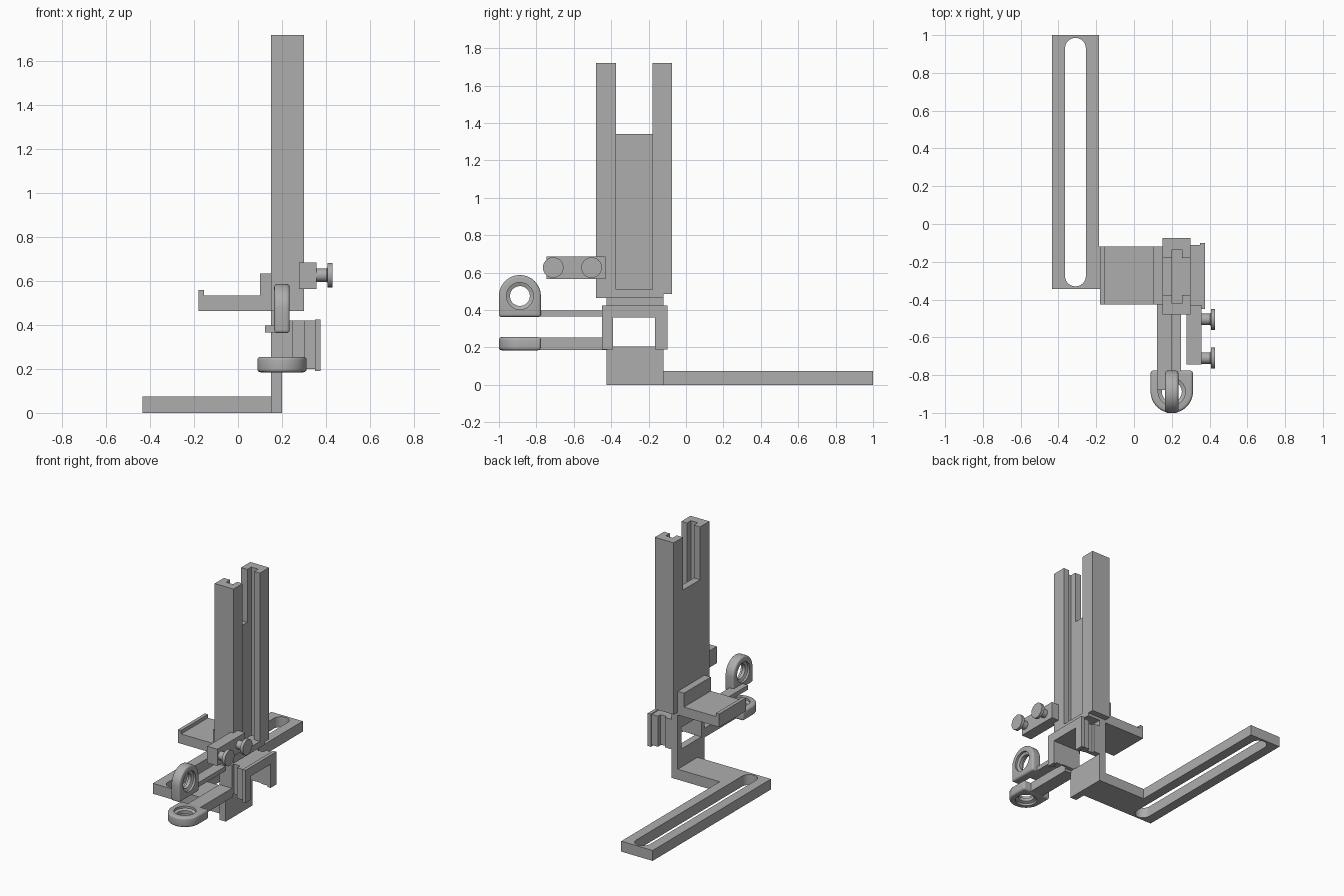
import bpy, bmesh, math
from mathutils import Matrix

if "Cube" in bpy.data.objects:
    bpy.data.objects.remove(bpy.data.objects["Cube"], do_unlink=True)

GREY = (0.42, 0.42, 0.42, 1)
mat = bpy.data.materials.new("plain grey")
mat.use_nodes = True
mat.diffuse_color = GREY
mat.node_tree.nodes["Principled BSDF"].inputs["Base Color"].default_value = GREY


def finish(name, bm):
    bmesh.ops.recalc_face_normals(bm, faces=bm.faces)
    me = bpy.data.meshes.new(name)
    bm.to_mesh(me)
    bm.free()
    ob = bpy.data.objects.new(name, me)
    bpy.context.collection.objects.link(ob)
    me.materials.append(mat)
    return ob


def box(name, x, y, z):
    bm = bmesh.new()
    bmesh.ops.create_cube(bm, size=1)
    for v in bm.verts:
        v.co = [r[0] + (c + 0.5) * (r[1] - r[0]) for c, r in zip(v.co, (x, y, z))]
    return finish(name, bm)


def prism(name, points, low, high):
    """Extrude an outline in the xy plane upwards."""
    bm = bmesh.new()
    face = bm.faces.new([bm.verts.new((px, py, low)) for px, py in points])
    up = bmesh.ops.extrude_face_region(bm, geom=[face])["geom"]
    for v in up:
        if isinstance(v, bmesh.types.BMVert):
            v.co.z = high
    return finish(name, bm)


def lathe(name, profile, steps=48):
    """Closed solid of (radius, height) rings about z."""
    bm = bmesh.new()
    rings = [[bm.verts.new((r * math.cos(2 * math.pi * i / steps),
                            r * math.sin(2 * math.pi * i / steps), h))
              for i in range(steps)] for r, h in profile]
    for a, b in zip(rings, rings[1:]):
        for i in range(steps):
            j = (i + 1) % steps
            bm.faces.new((a[i], a[j], b[j], b[i]))
    bm.faces.new(rings[0])
    bm.faces.new(rings[-1])
    return finish(name, bm)


def apply_modifier(ob, mod):
    bpy.context.view_layer.objects.active = ob
    bpy.ops.object.modifier_apply(modifier=mod.name)


def cut(ob, cutter):
    mod = ob.modifiers.new("cut", "BOOLEAN")
    mod.operation = "DIFFERENCE"
    mod.solver = "EXACT"
    mod.object = cutter
    bpy.context.view_layer.update()
    apply_modifier(ob, mod)
    bpy.data.objects.remove(cutter, do_unlink=True)


def smooth(ob):
    bpy.ops.object.select_all(action="DESELECT")
    ob.select_set(True)
    bpy.context.view_layer.objects.active = ob
    bpy.ops.object.shade_smooth_by_angle(angle=math.radians(35))


def arc(cx, cy, r, start, end, n=20):
    return [(cx + r * math.cos(math.radians(start + (end - start) * i / n)),
             cy + r * math.sin(math.radians(start + (end - start) * i / n)))
            for i in range(n + 1)]


# Slotted foot and the bottom plate
foot = prism("slotted_foot", [(-0.435, -0.345), (0.15, -0.345), (0.15, -0.12),
                              (-0.185, -0.12), (-0.185, 1), (-0.435, 1)], 0, 0.075)
slot = arc(-0.31, 0.93, 0.055, 0, 180) + arc(-0.31, -0.275, 0.055, 180, 360)
cut(foot, prism("slot_cutter", slot, -0.1, 0.2))
smooth(foot)

# Upright wall with a window
wall = box("upright_wall", (0.15, 0.2), (-0.425, -0.12), (0, 0.465))
cut(wall, box("window_cutter", (0, 0.4), (-0.39, -0.165), (0.205, 0.36)))

# Layered bracket framing the window
layers = [(0.2, 0.25, -0.425, -0.12, 0.205, 0.42),
          (0.25, 0.30, -0.405, -0.14, 0.205, 0.42),
          (0.30, 0.35, -0.44, -0.11, 0.2, 0.42),
          (0.35, 0.375, -0.45, -0.1, 0.19, 0.425)]
for i, (x0, x1, y0, y1, z0, z1) in enumerate(layers):
    layer = box(f"bracket_layer_{i + 1}", (x0, x1), (y0, y1), (z0, z1))
    cut(layer, box("frame_cutter", (0, 0.5), (-0.39, -0.165), (0, 0.36)))

# Side shelf with a lip and a back stop
shelf = [(-0.18, 0.465), (0.15, 0.465), (0.15, 0.635), (0.1, 0.635),
         (0.1, 0.535), (-0.155, 0.535), (-0.155, 0.56), (-0.18, 0.56)]
ob = prism("side_shelf", shelf, 0.12, 0.425)
ob.data.transform(Matrix.Rotation(math.pi / 2, 4, "X"))

# Tall grooved column
MID = -0.2775
for name, side, bottom in (("front_post", -1, 0.465), ("back_post", 1, 0.485)):
    outline = [(0.15, 0.0975), (0.2, 0.0975), (0.2, 0.1425), (0.255, 0.1425),
               (0.255, 0.0975), (0.3, 0.0975), (0.3, 0.2025), (0.15, 0.2025)]
    prism(name, [(x, MID + side * d) for x, d in outline], bottom, 1.72)
box("column_web", (0.15, 0.2), (-0.375, -0.18), (0.465, 1.34))
box("column_floor", (0.15, 0.3), (-0.42, -0.12), (0.465, 0.51))

# Screw block and thumb screws
box("screw_block", (0.277, 0.358), (-0.745, -0.43), (0.565, 0.685))
for i, y in enumerate((-0.71, -0.505)):
    screw = lathe(f"thumb_screw_{i + 1}", [(0.03, 0.35), (0.03, 0.403), (0.036, 0.408),
                                           (0.055, 0.408), (0.055, 0.43)])
    screw.data.transform(Matrix.Translation((0, y, 0.627)) @ Matrix.Rotation(math.pi / 2, 4, "Y"))
    smooth(screw)


# Eyelets: rounded at one end, square at the other
def eyelet(name, placement):
    r, half = 0.112, 0.035
    ob = prism(name, arc(0, 0, r, 0, 180, 32) + [(-r, -r), (r, -r)], -half, half)
    mod = ob.modifiers.new("round", "BEVEL")
    mod.width = 0.014
    mod.segments = 4
    mod.limit_method = "ANGLE"
    mod.angle_limit = math.radians(40)
    apply_modifier(ob, mod)
    cut(ob, lathe("hole_cutter", [(0.072, -0.1), (0.072, -0.02), (0.053, -0.012),
                                  (0.053, 0.012), (0.072, 0.02), (0.072, 0.1)]))
    ob.data.transform(placement)
    smooth(ob)


flat = Matrix.Translation((0.2, -0.888, 0.22)) @ Matrix.Rotation(math.pi, 4, "Z")
upright = (Matrix.Translation((0.2, -0.888, 0.475)) @ Matrix.Rotation(math.pi / 2, 4, "Z")
           @ Matrix.Rotation(math.pi / 2, 4, "X"))
eyelet("flat_eyelet", flat)
eyelet("upright_eyelet", upright)

# Arms carrying the eyelets
box("upper_arm", (0.122, 0.198), (-0.88, -0.42), (0.365, 0.397))
box("lower_arm", (0.15, 0.25), (-0.785, -0.42), (0.187, 0.253))
